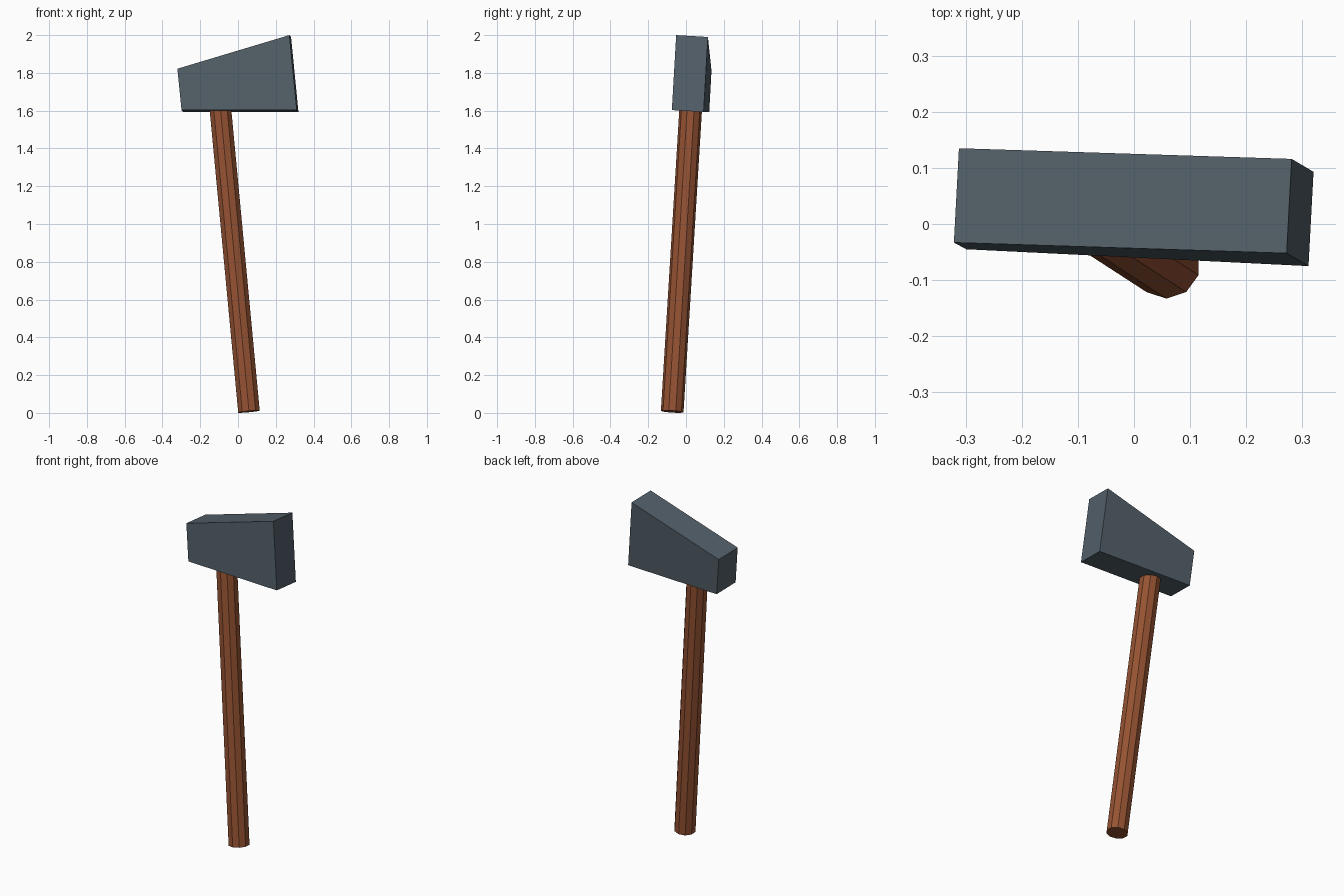
import bpy
import bmesh
from mathutils import Vector, Matrix

if "Cube" in bpy.data.objects:
    bpy.data.objects.remove(bpy.data.objects["Cube"])


def material(name, color):
    mat = bpy.data.materials.new(name)
    mat.diffuse_color = (*color, 1)
    mat.use_nodes = True
    mat.node_tree.nodes["Principled BSDF"].inputs["Base Color"].default_value = mat.diffuse_color
    return mat


def finish(name, bm, mat):
    bmesh.ops.recalc_face_normals(bm, faces=bm.faces)
    mesh = bpy.data.meshes.new(name)
    bm.to_mesh(mesh)
    bm.free()
    mesh.materials.append(mat)
    obj = bpy.data.objects.new(name, mesh)
    bpy.context.collection.objects.link(obj)
    return obj


# Handle: ten-sided leaning shaft whose top sits inside the head
bottom = Vector((0.058, -0.073, 0.007))
top = Vector((-0.098, 0.028, 1.66))
axis = top - bottom
tilt = Vector((0, 0, 1)).rotation_difference(axis).to_matrix().to_4x4()
bm = bmesh.new()
bmesh.ops.create_cone(bm, cap_ends=True, segments=10, radius1=0.06, radius2=0.06,
                      depth=axis.length,
                      matrix=Matrix.Translation((bottom + top) / 2) @ tilt)
finish("handle", bm, material("wood", (0.30, 0.085, 0.032)))

# Head: wedge-shaped side profile extruded through its thickness
profile = [(-0.299, -0.045, 1.603), (0.311, -0.075, 1.603),
           (0.272, -0.052, 2.0), (-0.321, -0.033, 1.822)]
bm = bmesh.new()
face = bm.faces.new([bm.verts.new(p) for p in profile])
extruded = bmesh.ops.extrude_face_region(bm, geom=[face], use_keep_orig=True)
back = [g for g in extruded["geom"] if isinstance(g, bmesh.types.BMVert)]
bmesh.ops.translate(bm, verts=back, vec=(0.009, 0.168, -0.010))
finish("head", bm, material("dark_steel", (0.085, 0.115, 0.14)))
